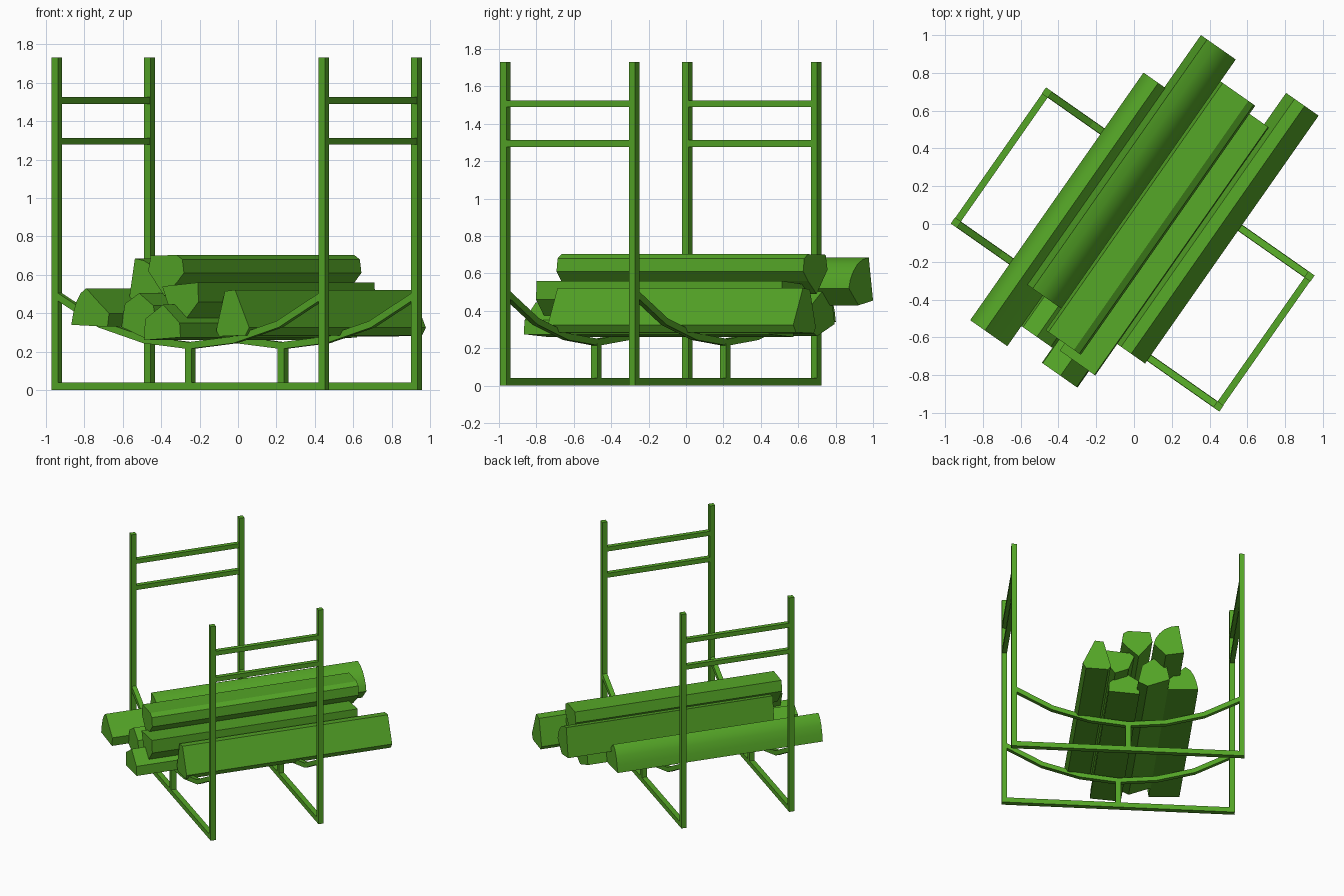
import bpy, bmesh, math
from mathutils import Matrix, Vector

if "Cube" in bpy.data.objects:
    bpy.data.objects.remove(bpy.data.objects["Cube"])

# Local frame: a runs along the logs, b across the rack, z up
PLACE = Matrix.Translation((-0.007, -0.135, 0)) @ Matrix.Rotation(math.radians(55), 4, 'Z')

green = bpy.data.materials.new("green")
green.diffuse_color = (0.09, 0.38, 0.02, 1)
green.use_nodes = True
green.node_tree.nodes["Principled BSDF"].inputs["Base Color"].default_value = green.diffuse_color


def prism(name, profile, a0, a1, smooth=False):
    """Extrude a (b, z) profile from a0 to a1."""
    bm = bmesh.new()
    near = [bm.verts.new((a0, -b, z)) for b, z in profile]
    far = [bm.verts.new((a1, -b, z)) for b, z in profile]
    bm.faces.new(near)
    bm.faces.new(far[::-1])
    n = len(profile)
    for i in range(n):
        j = (i + 1) % n
        bm.faces.new((near[i], far[i], far[j], near[j]))
    bmesh.ops.recalc_face_normals(bm, faces=bm.faces)
    me = bpy.data.meshes.new(name)
    bm.to_mesh(me)
    bm.free()
    me.materials.append(green)
    ob = bpy.data.objects.new(name, me)
    bpy.context.collection.objects.link(ob)
    ob.matrix_world = PLACE
    if smooth:
        bpy.ops.object.select_all(action='DESELECT')
        ob.select_set(True)
        bpy.context.view_layer.objects.active = ob
        bpy.ops.object.shade_smooth_by_angle(angle=math.radians(35))
    return ob


def box(name, a, b, z):
    """Box from (min, max) ranges."""
    return prism(name, [(b[0], z[0]), (b[1], z[0]), (b[1], z[1]), (b[0], z[1])], a[0], a[1])


A, B, H, R = 0.42, 0.848, 1.73, 0.02   # post positions, height, half bar width

# Sagging cradle profile: six straight segments, offset to constant thickness
mid = [(-B, 0.495), (-B * 2 / 3, 0.343), (-B / 3, 0.262), (0, 0.232),
       (B / 3, 0.262), (B * 2 / 3, 0.343), (B, 0.495)]
upper, lower = [], []
for i, (b, z) in enumerate(mid):
    p, q = mid[max(i - 1, 0)], mid[min(i + 1, 6)]
    t = Vector((q[0] - p[0], q[1] - p[1])).normalized()
    upper.append((b - t.y * 0.018, z + t.x * 0.018))
    lower.append((b + t.y * 0.018, z - t.x * 0.018))
cradle = upper + lower[::-1]

# Two end frames: posts, foot bar, cradle and its support
for a in (-A, A):
    span = (a - R, a + R)
    for b in (-B, B):
        box("post", span, (b - R, b + R), (0, H))
    box("foot_bar", span, (-B + R, B - R), (0, 0.04))
    box("cradle_support", span, (-R, R), (0.04, 0.225))
    prism("cradle_bar", cradle, a - 0.018, a + 0.018)

# Side rails joining the frames
for b in (-B, B):
    for z in (1.295, 1.507):
        box("side_rail", (-A + R, A - R), (b - 0.018, b + 0.018), (z - 0.018, z + 0.018))

# Split logs: profile (b, z), start, end, smooth bark side
logs = [
    ([(-.26, .33), (-.25, .40), (-.33, .47), (-.395, .53), (-.43, .505),
      (-.458, .46), (-.478, .40), (-.49, .34)], -.80, .80, True),
    ([(.215, .56), (.22, .46), (.14, .37), (.04, .41), (-.01, .54)], -.66, .943, False),
    ([(.18, .275), (.175, .35), (.07, .445), (-.045, .37), (-.05, .26)], -.767, .833, False),
    ([(-.132, .62), (-.115, .70), (.05, .703), (.085, .68), (.095, .61),
      (.05, .56), (-.03, .49)], -.614, .996, False),
    ([(-.355, .455), (-.315, .685), (-.26, .675), (-.21, .65), (-.17, .61),
      (-.142, .565), (-.13, .52), (-.22, .43)], -.473, 1.137, True),
    ([(-.03, .30), (-.06, .44), (-.15, .505), (-.24, .45), (-.265, .33), (-.10, .265)],
     -.67, .95, False),
    ([(.19, .31), (.245, .515), (.31, .522), (.40, .325), (.375, .285), (.21, .28)],
     -.457, 1.145, False),
]
for profile, a0, a1, smooth in logs:
    prism("split_log", profile, a0, a1, smooth)
